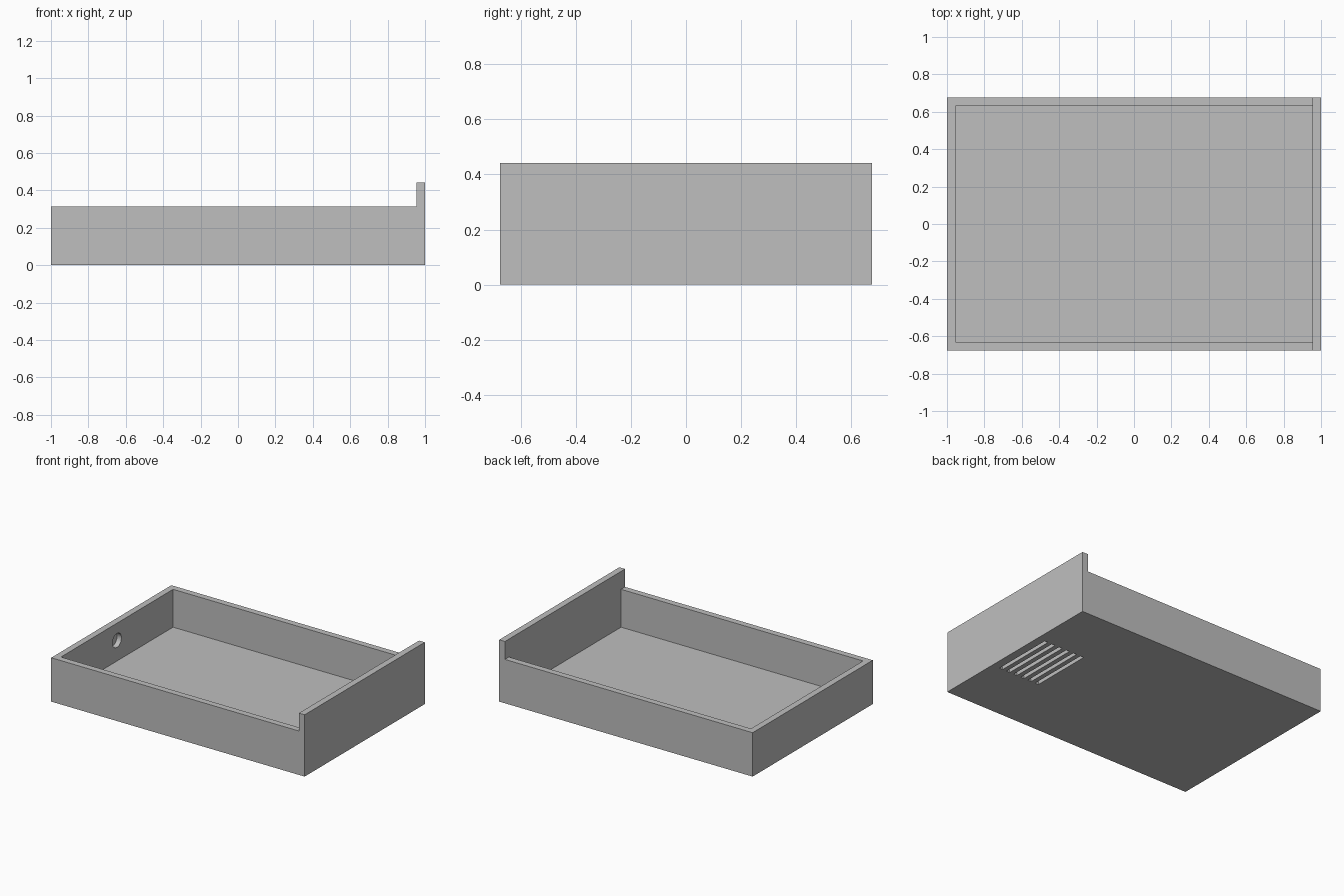
import bpy, bmesh, math
from mathutils import Matrix

if "Cube" in bpy.data.objects:
    bpy.data.objects.remove(bpy.data.objects["Cube"])

HX, HY = 1.0, 0.677        # half length and half width
WALL, FLOOR = 0.045, 0.043
RIM, TALL = 0.313, 0.441   # low rim and raised end wall heights

grey = bpy.data.materials.new("plain grey")
grey.diffuse_color = (0.52, 0.52, 0.52, 1)
grey.use_nodes = True
grey.node_tree.nodes["Principled BSDF"].inputs["Base Color"].default_value = grey.diffuse_color


def finish(bm, name):
    bmesh.ops.recalc_face_normals(bm, faces=bm.faces)
    mesh = bpy.data.meshes.new(name)
    bm.to_mesh(mesh)
    bm.free()
    obj = bpy.data.objects.new(name, mesh)
    bpy.context.collection.objects.link(obj)
    return obj


def add_prism(bm, profile, y0, y1):
    """Extrude an x-z profile along y."""
    face = bm.faces.new([bm.verts.new((x, y0, z)) for x, z in profile])
    geom = bmesh.ops.extrude_face_region(bm, geom=[face])["geom"]
    for v in geom:
        if isinstance(v, bmesh.types.BMVert):
            v.co.y = y1


def add_box(bm, x0, x1, y0, y1, z0, z1):
    add_prism(bm, [(x0, z0), (x1, z0), (x1, z1), (x0, z1)], y0, y1)


# Tray block with the raised end wall
bm = bmesh.new()
add_prism(bm, [(-HX, 0), (HX, 0), (HX, TALL), (HX - WALL, TALL),
               (HX - WALL, RIM), (-HX, RIM)], -HY, HY)
tray = finish(bm, "tray")
tray.data.materials.append(grey)

# Main cavity
bm = bmesh.new()
add_box(bm, WALL - HX, HX - WALL, WALL - HY, HY - WALL, FLOOR, 0.6)
cavity = finish(bm, "cavity_cutter")

# Six shallow grooves under the floor, beside the raised wall
bm = bmesh.new()
for i in range(6):
    x = 0.613 + 0.06 * i
    add_box(bm, x, x + 0.027, -0.227, 0.227, -0.1, 0.033)
grooves = finish(bm, "groove_cutter")

# Blind round socket on the inside of the low end wall
bm = bmesh.new()
bmesh.ops.create_cone(bm, cap_ends=True, segments=32, radius1=0.05, radius2=0.05,
                      depth=0.1, matrix=Matrix.Translation((-0.94, 0, 0.19))
                      @ Matrix.Rotation(math.pi / 2, 4, 'Y'))
socket = finish(bm, "socket_cutter")

# Cut everything out of the tray
bpy.context.view_layer.objects.active = tray
tray.select_set(True)
for cutter in (cavity, grooves, socket):
    cutter.hide_render = True
    mod = tray.modifiers.new(cutter.name, 'BOOLEAN')
    mod.operation = 'DIFFERENCE'
    mod.solver = 'EXACT'
    mod.object = cutter
    bpy.ops.object.modifier_apply(modifier=mod.name)
    bpy.data.objects.remove(cutter)
bpy.ops.object.shade_smooth_by_angle(angle=math.radians(30))
